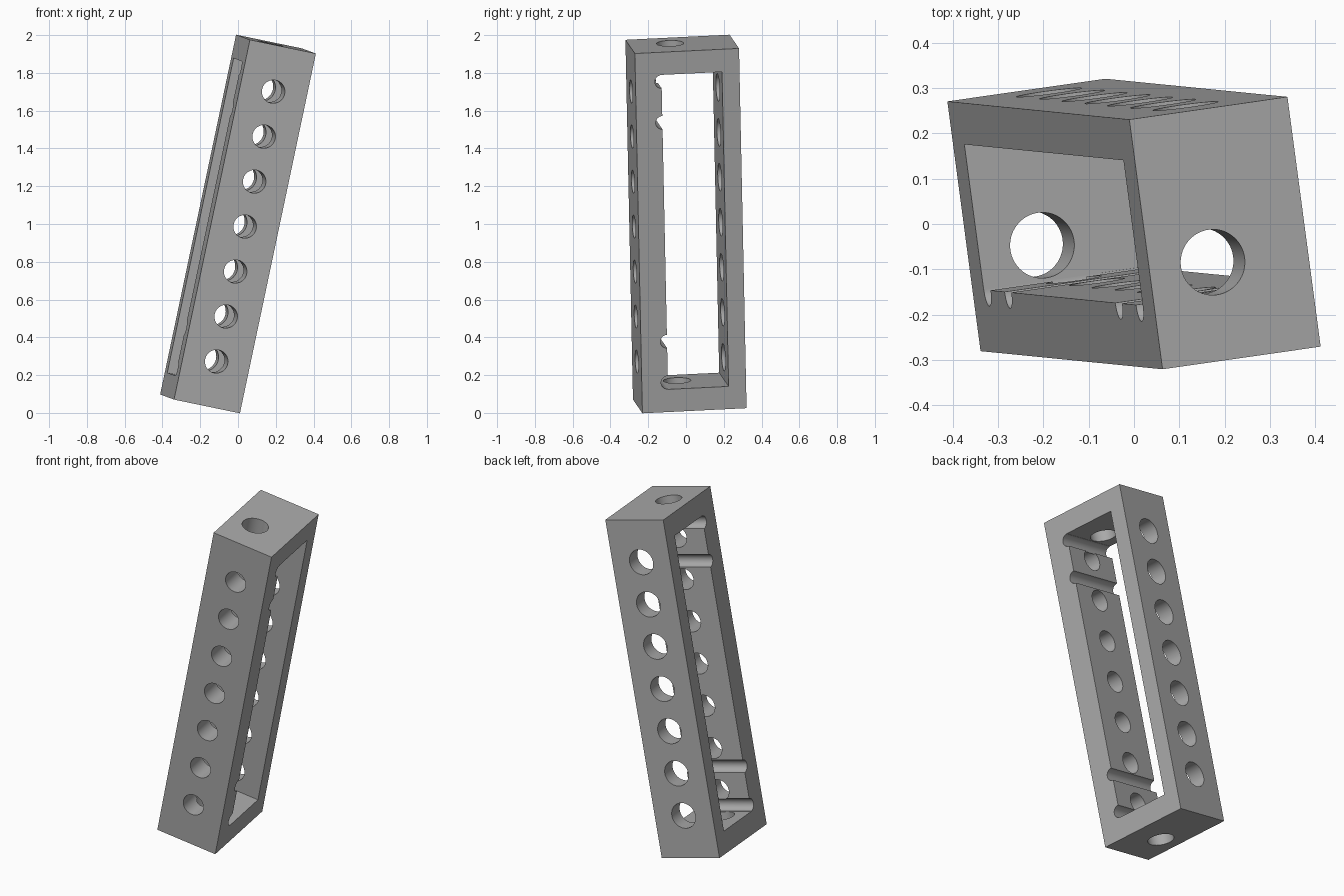
import bpy, bmesh, math
from mathutils import Matrix, Vector

cube = bpy.data.objects.get("Cube")
if cube:
    bpy.data.objects.remove(cube, do_unlink=True)

# Beam dimensions in its own upright frame
WIDTH, DEPTH, LENGTH = 0.36, 0.557, 1.947
PITCH = LENGTH / 8
FRONT_INNER, BACK_INNER = -0.139, 0.185
WINDOW_HALF = 0.851

grey = bpy.data.materials.new("plain_grey")
grey.use_nodes = True
colour = (0.4, 0.4, 0.4, 1)
grey.diffuse_color = colour
grey.node_tree.nodes["Principled BSDF"].inputs["Base Color"].default_value = colour


def add_box(bm, low, high):
    low, high = Vector(low), Vector(high)
    place = Matrix.Translation((low + high) / 2) @ Matrix.Diagonal((high - low).to_4d())
    bmesh.ops.create_cube(bm, size=1, matrix=place)


def add_cylinder(bm, start, end, radius):
    start, end = Vector(start), Vector(end)
    axis = end - start
    place = Matrix.Translation((start + end) / 2) @ axis.to_track_quat('Z', 'Y').to_matrix().to_4x4()
    bmesh.ops.create_cone(bm, cap_ends=True, segments=64, radius1=radius,
                          radius2=radius, depth=axis.length, matrix=place)


def finish(bm, name):
    mesh = bpy.data.meshes.new(name)
    bm.to_mesh(mesh)
    bm.free()
    mesh.materials.append(grey)
    obj = bpy.data.objects.new(name, mesh)
    bpy.context.collection.objects.link(obj)
    return obj


def cut(target, bm):
    cutter = finish(bm, "cutter")
    cutter.hide_render = True
    mod = target.modifiers.new("cut", 'BOOLEAN')
    mod.operation, mod.solver, mod.object = 'DIFFERENCE', 'EXACT', cutter
    bpy.context.view_layer.objects.active = target
    bpy.ops.object.modifier_apply(modifier=mod.name)
    bpy.data.objects.remove(cutter, do_unlink=True)


# Solid beam
bm = bmesh.new()
half = Vector((WIDTH, DEPTH, LENGTH)) / 2
add_box(bm, -half, half)
beam = finish(bm, "perforated_beam")

# Long side window
bm = bmesh.new()
add_box(bm, (-1, FRONT_INNER, -WINDOW_HALF), (1, BACK_INNER, WINDOW_HALF))
cut(beam, bm)

# Half-round cross grooves on the inside of the front wall
bm = bmesh.new()
for z in (-0.814, -0.592, 0.592, 0.814):
    add_cylinder(bm, (-1, FRONT_INNER, z), (1, FRONT_INNER, z), 0.036)
cut(beam, bm)

# Rows of holes in the front and back walls, one hole in each end
bm = bmesh.new()
for i in range(-3, 4):
    z = i * PITCH
    add_cylinder(bm, (0, -0.4, z), (0, -0.05, z), 0.0615)
    add_cylinder(bm, (0, 0.1, z), (0, 0.4, z), 0.073)
for side in (-1, 1):
    add_cylinder(bm, (-0.036, -0.06, side * 0.82), (-0.036, -0.06, side * 1.1), 0.0725)
cut(beam, bm)

# Smooth hole walls, sharp edges
bpy.ops.object.select_all(action='DESELECT')
beam.select_set(True)
bpy.context.view_layer.objects.active = beam
bpy.ops.object.shade_smooth_by_angle(angle=math.radians(30))

# Lean the beam
up = Vector((0.402, -0.04, 1.905)).normalized()
across = Vector((0.35, 0.05, -0.07))
across = (across - up * across.dot(up)).normalized()
back = up.cross(across)
lean = Matrix((across, back, up)).transposed().to_4x4()
beam.matrix_world = Matrix.Translation((0, 0, 1)) @ lean
